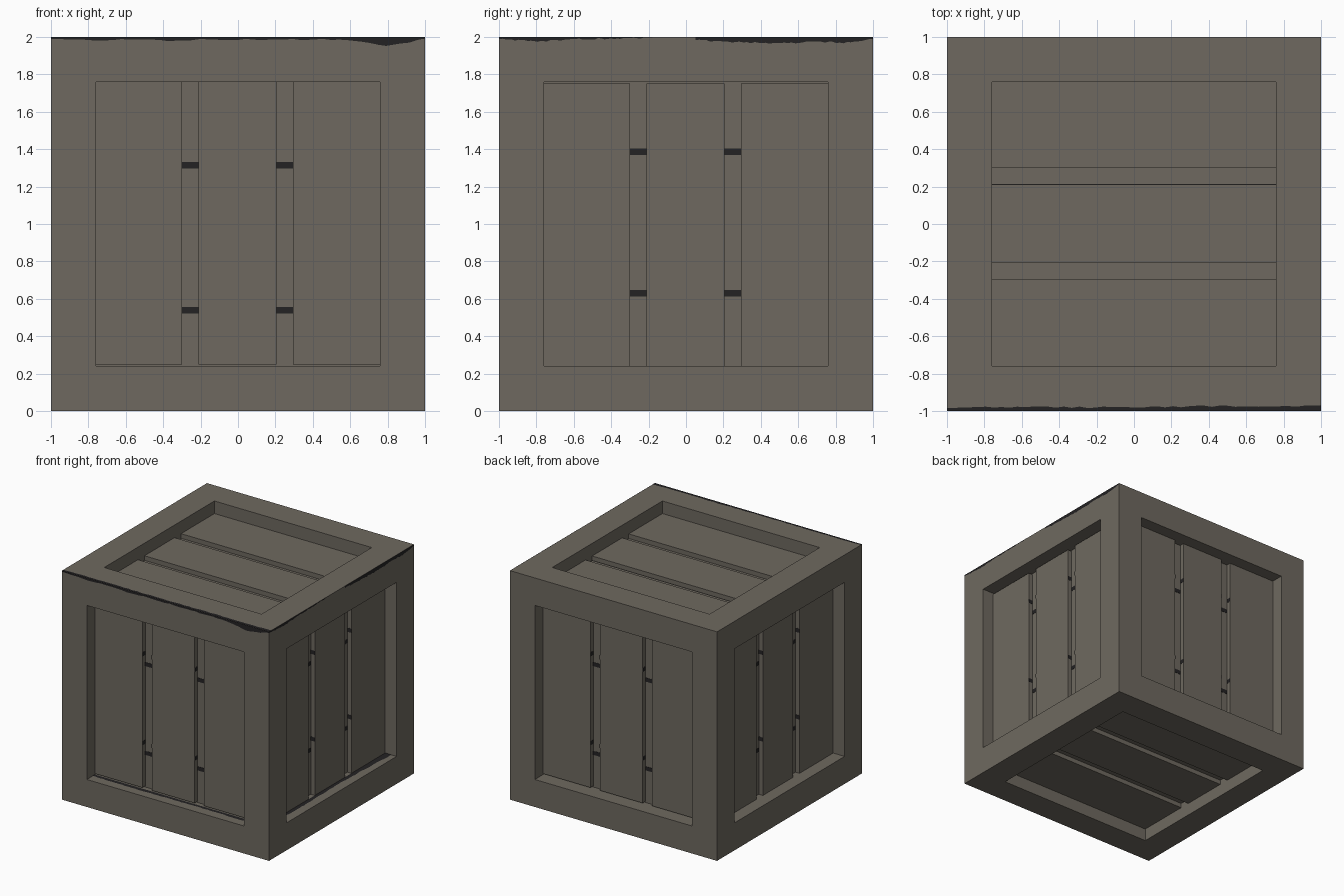
import bpy, bmesh, math, random
from mathutils import Matrix, Vector

if "Cube" in bpy.data.objects:
    bpy.data.objects.remove(bpy.data.objects["Cube"])

random.seed(4)
OPEN, PLANK_D, FLOOR_D = 0.76, 0.11, 0.15     # opening half size, plank depth, gap floor depth
PLANKS = [(-OPEN, -0.30), (-0.21, 0.205), (0.295, OPEN)]
GAPS = [(-0.30, -0.21), (0.205, 0.295)]


def material(name, rgb):
    m = bpy.data.materials.new(name)
    m.diffuse_color = (*rgb, 1)
    m.use_nodes = True
    m.node_tree.nodes["Principled BSDF"].inputs["Base Color"].default_value = m.diffuse_color
    return m


WOOD = material("weathered_wood", (0.157, 0.141, 0.116))
DARK = material("dark_grime", (0.017, 0.016, 0.017))


def finish(bm, name, mat):
    me = bpy.data.meshes.new(name)
    bm.to_mesh(me)
    bm.free()
    me.materials.append(mat)
    ob = bpy.data.objects.new(name, me)
    bpy.context.collection.objects.link(ob)
    return ob


def add_box(bm, lo, hi, frame):
    lo, hi = Vector(lo), Vector(hi)
    bmesh.ops.create_cube(bm, size=1, matrix=frame @ Matrix.Translation((lo + hi) / 2)
                          @ Matrix.Diagonal((*(hi - lo), 1)))


# Crate frame: a cube with every face inset and sunk
bm = bmesh.new()
bmesh.ops.create_cube(bm, size=2, matrix=Matrix.Translation((0, 0, 1)))
faces = list(bm.faces)
bmesh.ops.inset_individual(bm, faces=faces, thickness=1 - OPEN, use_even_offset=True)
for f in bmesh.ops.extrude_discrete_faces(bm, faces=faces)["faces"]:
    f.normal_update()
    bmesh.ops.translate(bm, verts=f.verts, vec=-f.normal * FLOOR_D)
finish(bm, "crate_frame", WOOD)


# Side frames: local x across, local y along the planks, local z outward
def rot(deg, axis):
    return Matrix.Rotation(math.radians(deg), 4, axis)


centre = Matrix.Translation((0, 0, 1))
upright = rot(90, 'X')
# name: (frame, plank start, plank end, heights of the grime bands)
SIDES = {
    "front": (centre @ upright, -0.75, OPEN, (0.315, -0.46)),
    "right": (centre @ rot(90, 'Z') @ upright, -OPEN, 0.752, (0.387, -0.37)),
    "back": (centre @ rot(180, 'Z') @ upright, -0.75, OPEN, (0.315, -0.46)),
    "left": (centre @ rot(-90, 'Z') @ upright, -OPEN, 0.752, (0.387, -0.37)),
    "top": (centre @ rot(-90, 'Z'), -OPEN, OPEN, ()),
    "bottom": (centre @ rot(180, 'X') @ rot(90, 'Z'), -OPEN, OPEN, ()),
}

for side, (frame, v0, v1, bands) in SIDES.items():
    # Three planks per side
    bm = bmesh.new()
    for u0, u1 in PLANKS:
        add_box(bm, (u0, v0, 1 - FLOOR_D - 0.01), (u1, v1, 1 - PLANK_D), frame)
    finish(bm, side + "_planks", WOOD)
    if not bands:
        continue
    # Grime bands across the gap floors, and small marks on the gap walls
    bm = bmesh.new()
    floor = 1 - FLOOR_D
    for u0, u1 in GAPS:
        for v in bands:
            add_box(bm, (u0, v - 0.018, floor - 0.002), (u1, v + 0.016, floor + 0.002), frame)
            for u in (u0, u1):
                add_box(bm, (u - 0.001, v + 0.08, floor), (u + 0.001, v + 0.115, floor + 0.04), frame)
    finish(bm, side + "_gap_grime", DARK)


# Ragged grime strip: widths are spread evenly along its length
def grime_strip(name, origin, along, inward, length, widths, jitter=0.004, n=48):
    bm = bmesh.new()
    o, a, w = Vector(origin), Vector(along), Vector(inward)
    rows = []
    for i in range(n + 1):
        t = i / n * (len(widths) - 1)
        k = min(int(t), len(widths) - 2)
        wid = widths[k] + (widths[k + 1] - widths[k]) * (t - k)
        wid = max(0.001, wid + random.uniform(-jitter, jitter))
        p = o + a * (length * i / n)
        rows.append((bm.verts.new(p), bm.verts.new(p + w * wid)))
    for (p0, q0), (p1, q1) in zip(rows, rows[1:]):
        bm.faces.new((p0, q0, q1, p1))
    finish(bm, name, DARK)


X, Y, Z = Vector((1, 0, 0)), Vector((0, 1, 0)), Vector((0, 0, 1))
E = 0.001
grime_strip("front_edge_grime", (-1, -1 - E, 2), X, -Z, 2,
            [.012, .018, .013, .019, .014, .013, .015, .012, .014, .05, .012])
grime_strip("right_edge_grime_near", (1 + E, -1, 2), Y, -Z, 0.82, [.01, .024, .012, .008, .005])
grime_strip("right_edge_grime_far", (1 + E, 0.05, 2), Y, -Z, 0.95, [.014, .028, .03, .034, .026, .03, .012])
grime_strip("top_edge_grime", (1, -1, 2 + E), -X, Y, 2, [.028, .022, .026, .022, .02, .021, .02, .02])
grime_strip("top_gap_grime", (OPEN, 0.205, 2 - FLOOR_D + E), -X, Y, 2 * OPEN, [.009, .009], 0.001)

# Grime along the inner edge of the front and right ledges
ledge, inner = 1 - OPEN + E, 1 - PLANK_D
grime_strip("front_ledge_grime", (-OPEN, -inner, ledge), X, -Y, 2 * OPEN, [.03, .035, .028, .035])
grime_strip("right_ledge_grime", (inner, -OPEN, ledge), Y, X, 2 * OPEN, [.03, .035, .03, .04, .06])
